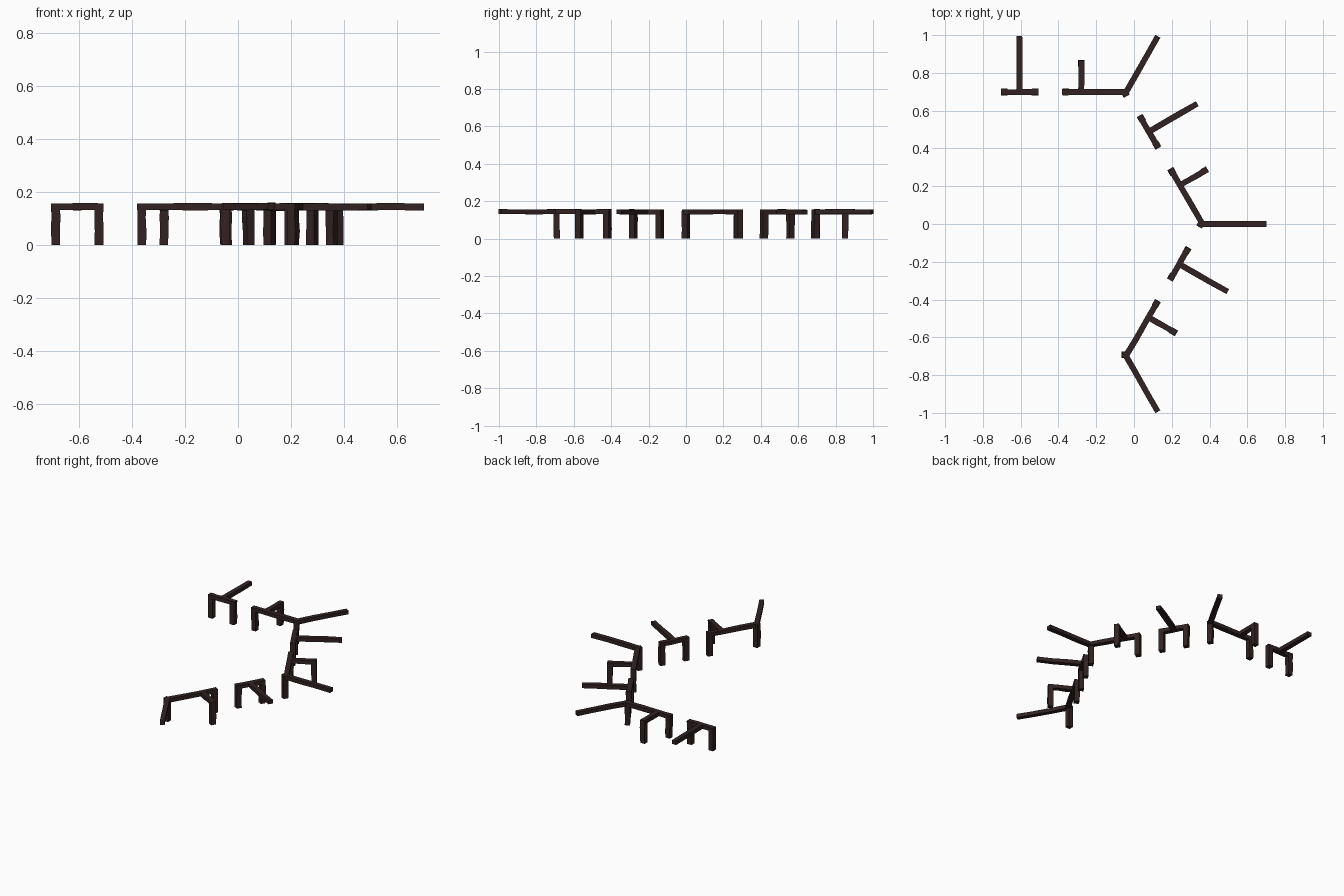
import bpy, bmesh, math, random
from mathutils import Matrix, Vector

if "Cube" in bpy.data.objects:
    bpy.data.objects.remove(bpy.data.objects["Cube"])

random.seed(4)
wood = bpy.data.materials.new("dark brown timber")
wood.diffuse_color = (0.033, 0.016, 0.016, 1)
wood.use_nodes = True
wood.node_tree.nodes["Principled BSDF"].inputs["Base Color"].default_value = wood.diffuse_color

CX = -0.446          # centre of the hexagonal plan
R = 0.806            # corner radius of the hexagon
APO = 0.699          # distance of the hexagon sides


def hewn(name, length, width, height, matrix, cuts=2, rough=0.0015):
    """Rough-hewn bar along local x, from 0 to length, with slightly uneven sections."""
    bm = bmesh.new()
    rings = []
    for i in range(cuts + 2):
        t = i / (cuts + 1)
        s = 1 + random.uniform(-rough, rough) * 30
        dy, dz = (random.uniform(-rough, rough) for _ in range(2))
        rings.append([bm.verts.new((t * length, a * width / 2 * s + dy, b * height / 2 * s + dz))
                      for a, b in ((-1, -1), (1, -1), (1, 1), (-1, 1))])
    for r0, r1 in zip(rings, rings[1:]):
        for j in range(4):
            bm.faces.new((r0[j], r0[(j + 1) % 4], r1[(j + 1) % 4], r1[j]))
    bm.faces.new(rings[0][::-1])
    bm.faces.new(rings[-1])
    bmesh.ops.recalc_face_normals(bm, faces=bm.faces)
    bm.transform(matrix)
    me = bpy.data.meshes.new(name)
    bm.to_mesh(me)
    bm.free()
    me.materials.append(wood)
    bpy.context.collection.objects.link(bpy.data.objects.new(name, me))


def beam(name, a, b, turn, z=0.144, width=0.031, height=0.026):
    d = Vector(b) - Vector(a)
    m = Matrix.Translation((a[0], a[1], z)) @ Matrix.Rotation(math.atan2(d.y, d.x), 4, 'Z')
    hewn(name, d.length, width, height, turn @ m)


def post(name, x, y, turn, angle=0, top=0.156):
    m = (Matrix.Translation((x, y, 0)) @ Matrix.Rotation(math.radians(angle), 4, 'Z')
         @ Matrix.Rotation(-math.pi / 2, 4, 'Y'))
    hewn(name, top, 0.033, 0.033, turn @ m)


# One side of the fence, repeated around the hexagon three times
for k in range(3):
    turn = Matrix.Translation((CX, 0, 0)) @ Matrix.Rotation(math.radians(-60 * k), 4, 'Z')
    # short frame with a long overhanging arm
    beam("short_rail", (-0.256, APO), (-0.062, APO), turn)
    post("short_frame_post", -0.241, APO, turn)
    post("short_frame_post", -0.078, APO, turn)
    beam("long_arm", (-0.16, APO), (-0.16, 0.995), turn, z=0.143)
    # long frame with a supported stub and a radial corner arm
    beam("long_rail", (0.066, APO), (0.41, APO), turn)
    post("long_frame_post", 0.083, APO, turn)
    post("corner_post", 0.4, APO - 0.008, turn, 30)
    beam("stub_arm", (0.167, APO), (0.167, 0.865), turn, z=0.143)
    post("stub_post", 0.167, 0.852, turn)
    beam("corner_arm", (0.40, 0.693), (1.147 * 0.5, 1.147 * math.sin(math.pi / 3)), turn)
